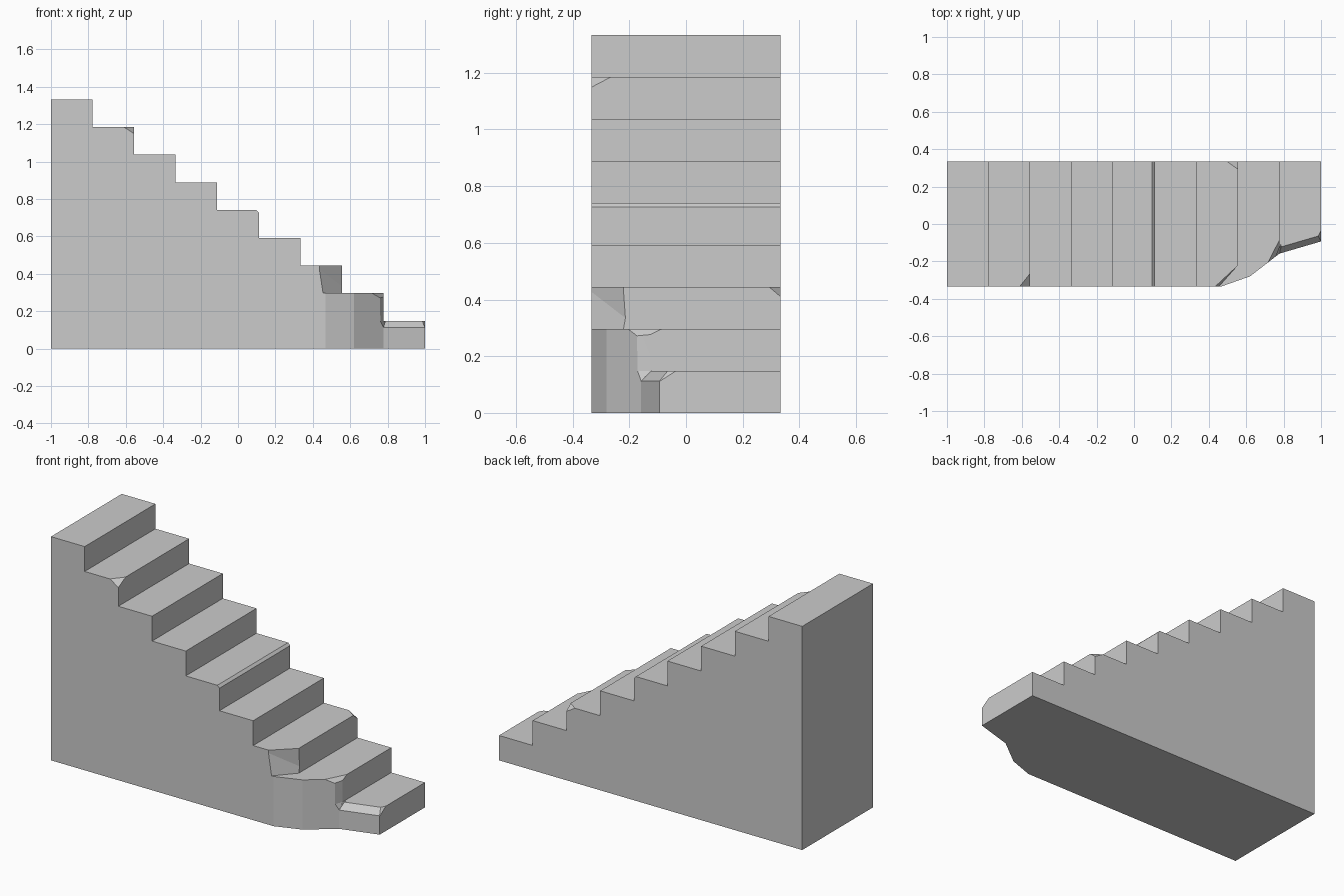
import bpy, bmesh
from mathutils import Vector

if "Cube" in bpy.data.objects:
    bpy.data.objects.remove(bpy.data.objects["Cube"])

N, RUN, RISE, HALF = 9, 2 / 9, 4 / 27, 1 / 3


def prism(name, pts, move):
    """Solid made by extruding a flat polygon along a vector."""
    bm = bmesh.new()
    face = bm.faces.new([bm.verts.new(p) for p in pts])
    ext = bmesh.ops.extrude_face_region(bm, geom=[face], use_keep_orig=True)
    verts = [g for g in ext['geom'] if isinstance(g, bmesh.types.BMVert)]
    bmesh.ops.translate(bm, verts=verts, vec=move)
    return finish(name, bm)


def hull(name, pts):
    bm = bmesh.new()
    for p in pts:
        bm.verts.new(p)
    bmesh.ops.convex_hull(bm, input=bm.verts[:])
    return finish(name, bm)


def finish(name, bm):
    bmesh.ops.recalc_face_normals(bm, faces=bm.faces[:])
    me = bpy.data.meshes.new(name)
    bm.to_mesh(me)
    bm.free()
    ob = bpy.data.objects.new(name, me)
    bpy.context.collection.objects.link(ob)
    return ob


def cut(cutter):
    mod = stairs.modifiers.new("cut", 'BOOLEAN')
    mod.operation, mod.solver, mod.object = 'DIFFERENCE', 'EXACT', cutter
    bpy.context.view_layer.objects.active = stairs
    bpy.ops.object.modifier_apply(modifier=mod.name)
    bpy.data.objects.remove(cutter)


def chip(corner, a, b, c):
    """Knock a corner off along the plane through a, b, c."""
    mid = (Vector(a) + Vector(b) + Vector(c)) / 3
    cut(hull("chip", [mid + (Vector(p) - mid) * 2.5 for p in (corner, a, b, c)]))


# Staircase profile, with a worn edge on the fifth step
profile = [(-1, 0)]
for i in range(N):
    x, z = -1 + RUN * i, RISE * (N - i)
    profile.append((x, z))
    if i == 4:
        profile += [(x + RUN - .014, z), (x + RUN, z - .014)]
    else:
        profile.append((x + RUN, z))
profile.append((1, 0))
stairs = prism("stairs", [(x, -HALF, z) for x, z in profile], (0, 2 * HALF, 0))

# Broken footprint at the front of the lowest steps
foot = [(.385, -.363), (.62, -.28), (.778, -.158), (1.1, -.064), (1.1, -.6), (.385, -.6)]
cut(prism("footprint", [(x, y, -.1) for x, y in foot], (0, 0, .42)))

# Third step from the bottom: front corner broken away
cut(hull("corner", [(.404, -.39, 2 * RISE), (.606, -.164, 2 * RISE), (.606, -.39, 2 * RISE),
                    (.378, -.389, .47), (.616, -.167, .47), (.616, -.389, .47)]))

# Second step: narrow facet at the front corner, running to a point below
cut(hull("facet", [(.743, -.21, .4), (.787, -.104, .4), (.787, -.21, .4),
                   (.746, -.21, RISE), (.787, -.104, RISE), (.787, -.21, RISE),
                   (.778, -.16, .11)]))
chip((.778, -.16, .296), (.72, -.2, .296), (.778, -.085, .296), (.767, -.15, .275))

# Bottom step: bevelled broken edge and its end corner
cut(prism("bevel", [(.778, -.195, .072), (.778, -.09, .186), (.778, -.3, .186)],
          (.322, .094, 0)))
chip((1, -.06, RISE), (.985, -.065, RISE), (1, -.035, RISE), (1, -.095, .11))

# Small chips on the upper steps
x, z = -1 + 2 * RUN, 8 * RISE
chip((x, -HALF, z), (x - .055, -HALF, z), (x, -.265, z), (x, -HALF, z - .036))
x, z = -1 + 7 * RUN, 3 * RISE
chip((x, HALF, z), (x - .057, HALF, z), (x, .293, z), (x, HALF, z - .034))
